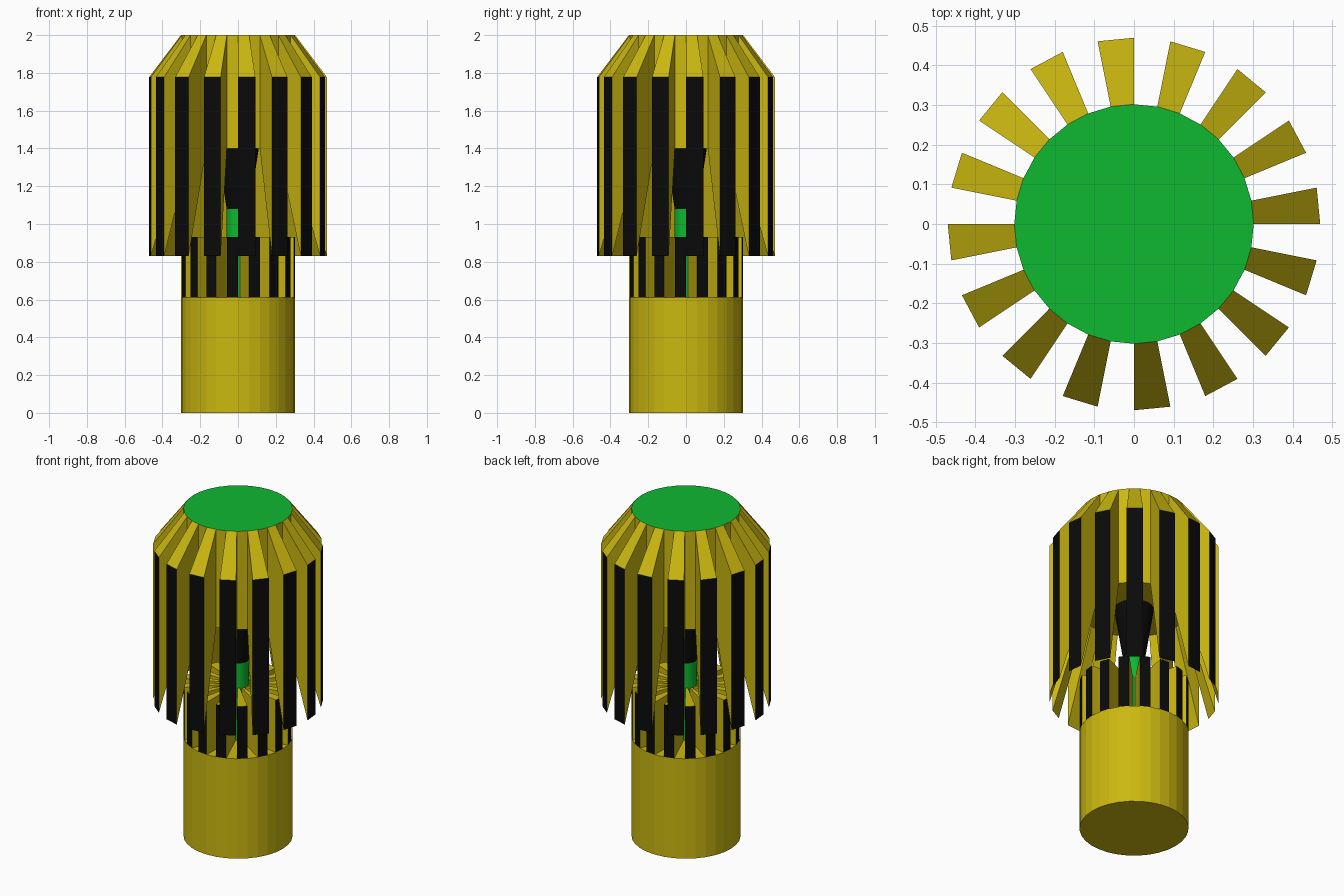
import bpy, bmesh
from math import sin, cos, pi

if "Cube" in bpy.data.objects:
    bpy.data.objects.remove(bpy.data.objects["Cube"])

STEP = 2 * pi / 32


def material(name, rgb):
    m = bpy.data.materials.new(name)
    m.diffuse_color = (*rgb, 1)
    m.use_nodes = True
    m.node_tree.nodes["Principled BSDF"].inputs["Base Color"].default_value = m.diffuse_color
    return m


GOLD = material("gold", (0.60, 0.48, 0.005))
BLACK = material("black", (0.003, 0.003, 0.003))
GREEN = material("green", (0.004, 0.48, 0.03))


def finish(name, bm, mats):
    bmesh.ops.recalc_face_normals(bm, faces=bm.faces)
    me = bpy.data.meshes.new(name)
    bm.to_mesh(me)
    bm.free()
    for m in mats:
        me.materials.append(m)
    ob = bpy.data.objects.new(name, me)
    bpy.context.collection.objects.link(ob)
    return ob


def drum(name, r0, r1, z0, z1, side, top=None):
    """Capped 32-sided frustum; the top cap may have its own colour."""
    bm = bmesh.new()
    rings = [[bm.verts.new((r * cos(i * STEP), r * sin(i * STEP), z)) for i in range(32)]
             for r, z in ((r0, z0), (r1, z1))]
    for i in range(32):
        j = (i + 1) % 32
        bm.faces.new((rings[0][i], rings[0][j], rings[1][j], rings[1][i]))
    bm.faces.new(rings[0][::-1])
    bm.faces.new(rings[1]).material_index = 1
    return finish(name, bm, (side, top or side))


def wedges(name, profile, outer_edge, first):
    """16 radial wedges from an (r, z) profile; the outer edge's face is black."""
    bm = bmesh.new()
    n = len(profile)
    for k in range(first, 32, 2):
        a, b = [[bm.verts.new((r * cos(t), r * sin(t), z)) for r, z in profile]
                for t in (k * STEP, (k + 1) * STEP)]
        bm.faces.new(a)
        bm.faces.new(b[::-1])
        for i in range(n):
            j = (i + 1) % n
            f = bm.faces.new((a[i], b[i], b[j], a[j]))
            f.material_index = int(i == outer_edge)
    return finish(name, bm, (GOLD, BLACK))


# Lower body, with alternating teeth standing on it
drum("base_drum", 0.302, 0.302, 0, 0.61, GOLD)
wedges("crown_teeth", [(0.05, 0.61), (0.302, 0.61), (0.302, 0.93), (0.05, 0.93)], 1, 1)

# Central spindle and tapered neck
drum("spindle", 0.06, 0.06, 0.61, 1.08, GREEN)
drum("tapered_neck", 0.06, 0.11, 1.08, 1.4, BLACK)

# Upper body with green lid, surrounded by hanging fins
drum("upper_drum", 0.302, 0.302, 1.4, 2.0, GOLD, GREEN)
wedges("hanging_fins", [(0.302, 1.4), (0.47, 0.83), (0.47, 1.778), (0.302, 2.0)], 1, 0)
